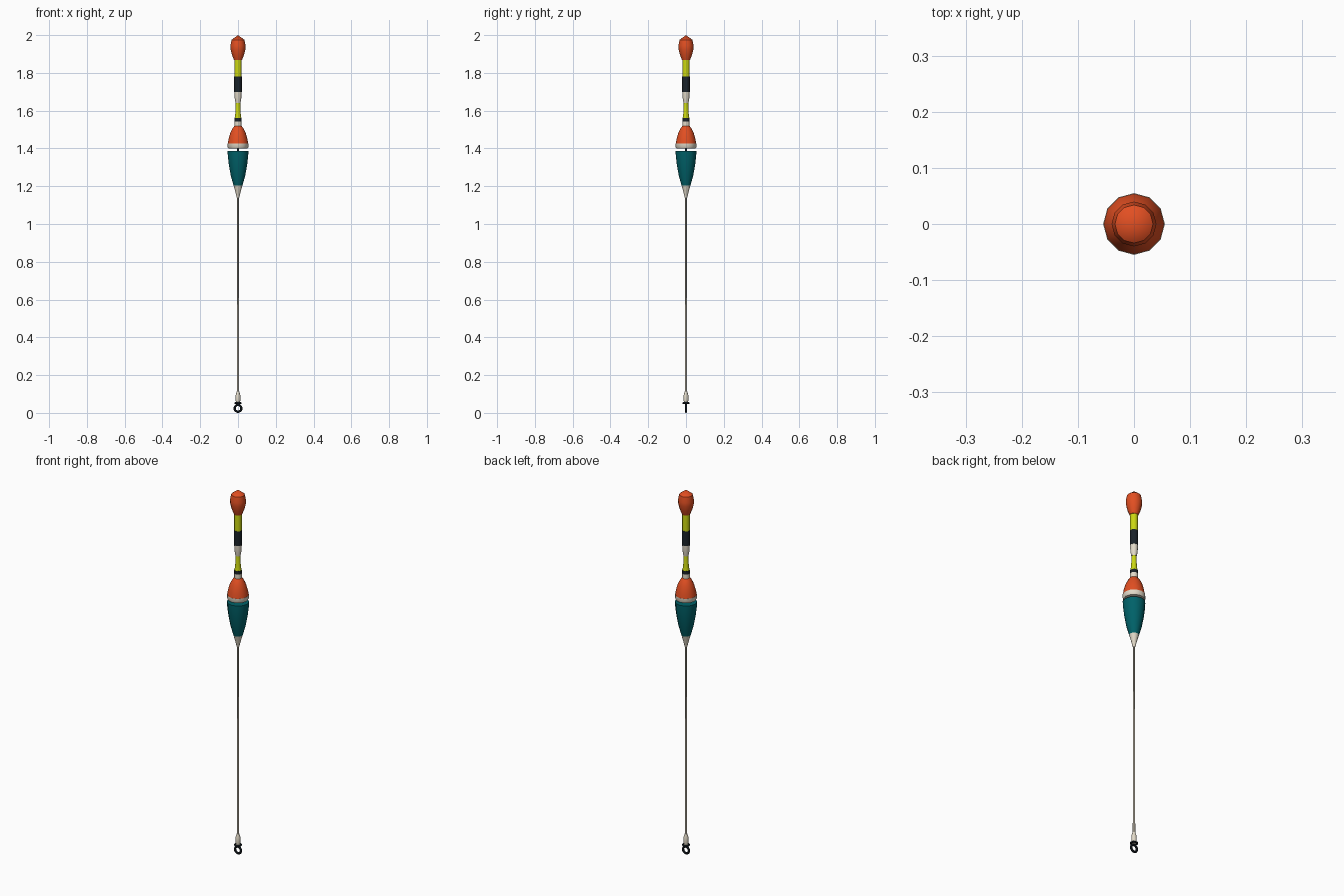
import bpy, math

if "Cube" in bpy.data.objects:
    bpy.data.objects.remove(bpy.data.objects["Cube"])

SIDES = 12

def material(name, rgb):
    m = bpy.data.materials.new(name)
    m.diffuse_color = (*rgb, 1)
    m.use_nodes = True
    m.node_tree.nodes["Principled BSDF"].inputs["Base Color"].default_value = m.diffuse_color
    return m

ORANGE = material("orange", (0.76, 0.078, 0.016))
TEAL = material("teal", (0.0, 0.12, 0.14))
YELLOW = material("yellow_green", (0.60, 0.68, 0.006))
CREAM = material("cream", (0.76, 0.70, 0.58))
BLACK = material("black", (0.010, 0.016, 0.022))
GREY = material("warm_grey", (0.45, 0.41, 0.34))

def finish(obj, mat):
    obj.data.materials.append(mat)
    bpy.ops.object.select_all(action='DESELECT')
    obj.select_set(True)
    bpy.context.view_layer.objects.active = obj
    bpy.ops.object.shade_smooth_by_angle(angle=math.radians(40))

def lathe(name, profile, mat, sides=SIDES):
    """Closed solid of revolution from (radius, z) points listed bottom to top."""
    verts, faces, rings = [], [], []
    for r, z in profile:
        n = 1 if r == 0 else sides
        rings.append(range(len(verts), len(verts) + n))
        for i in range(n):
            a = 2 * math.pi * i / sides
            verts.append((r * math.cos(a), r * math.sin(a), z))
    for lo, hi in zip(rings, rings[1:]):
        for i in range(sides):
            j = (i + 1) % sides
            if len(hi) == 1:
                faces.append((lo[i], lo[j], hi[0]))
            else:
                faces.append((lo[i], lo[j], hi[j], hi[i]))
    faces.append(tuple(reversed(rings[0])))
    if len(rings[-1]) > 1:
        faces.append(tuple(rings[-1]))
    mesh = bpy.data.meshes.new(name)
    mesh.from_pydata(verts, [], faces)
    obj = bpy.data.objects.new(name, mesh)
    bpy.context.collection.objects.link(obj)
    finish(obj, mat)

def ring(name, z, major, minor, mat, rot=(0, 0, 0)):
    bpy.ops.mesh.primitive_torus_add(major_radius=major, minor_radius=minor,
                                     major_segments=20, minor_segments=8,
                                     location=(0, 0, z), rotation=rot)
    obj = bpy.context.object
    obj.name = name
    finish(obj, mat)

# Antenna: bulb tip and striped stem
lathe("tip_bulb", [(0.021, 1.868), (0.032, 1.895), (0.039, 1.925), (0.040, 1.945),
                   (0.034, 1.975), (0, 2.0)], ORANGE)
lathe("upper_yellow_stem", [(0.019, 1.78), (0.019, 1.872)], YELLOW)
lathe("black_stripe", [(0.020, 1.70), (0.020, 1.78)], BLACK)
lathe("cream_stripe", [(0.013, 1.64), (0.018, 1.668), (0.019, 1.70)], CREAM)
lathe("lower_yellow_stem", [(0.018, 1.56), (0.014, 1.585), (0.012, 1.64)], YELLOW)
lathe("thin_black_band", [(0.019, 1.543), (0.019, 1.561)], BLACK)
lathe("neck_band", [(0.019, 1.516), (0.019, 1.543)], CREAM)

# Body: orange cap, cream band, gap, teal body and cream nose
lathe("orange_cap", [(0.054, 1.425), (0.050, 1.45), (0.040, 1.485),
                     (0.028, 1.508), (0.019, 1.519)], ORANGE)
lathe("cream_band", [(0.051, 1.401), (0.055, 1.407), (0.055, 1.426)], CREAM)
lathe("gap_core", [(0.006, 1.37), (0.006, 1.41)], BLACK)
lathe("teal_body", [(0.024, 1.205), (0.038, 1.255), (0.048, 1.31),
                    (0.054, 1.36), (0.055, 1.387)], TEAL)
lathe("cream_nose", [(0.006, 1.138), (0.014, 1.17), (0.024, 1.206)], CREAM)

# Long wire stem, end sleeve and line eye
lathe("wire_stem", [(0.0062, 0.10), (0.0043, 1.14)], GREY)
lathe("end_sleeve", [(0.010, 0.052), (0.013, 0.07), (0.012, 0.095), (0.007, 0.112)], CREAM)
ring("eye_collar", 0.052, 0.015, 0.005, BLACK)
ring("line_eye", 0.024, 0.018, 0.006, BLACK, (math.pi / 2, 0, 0))
